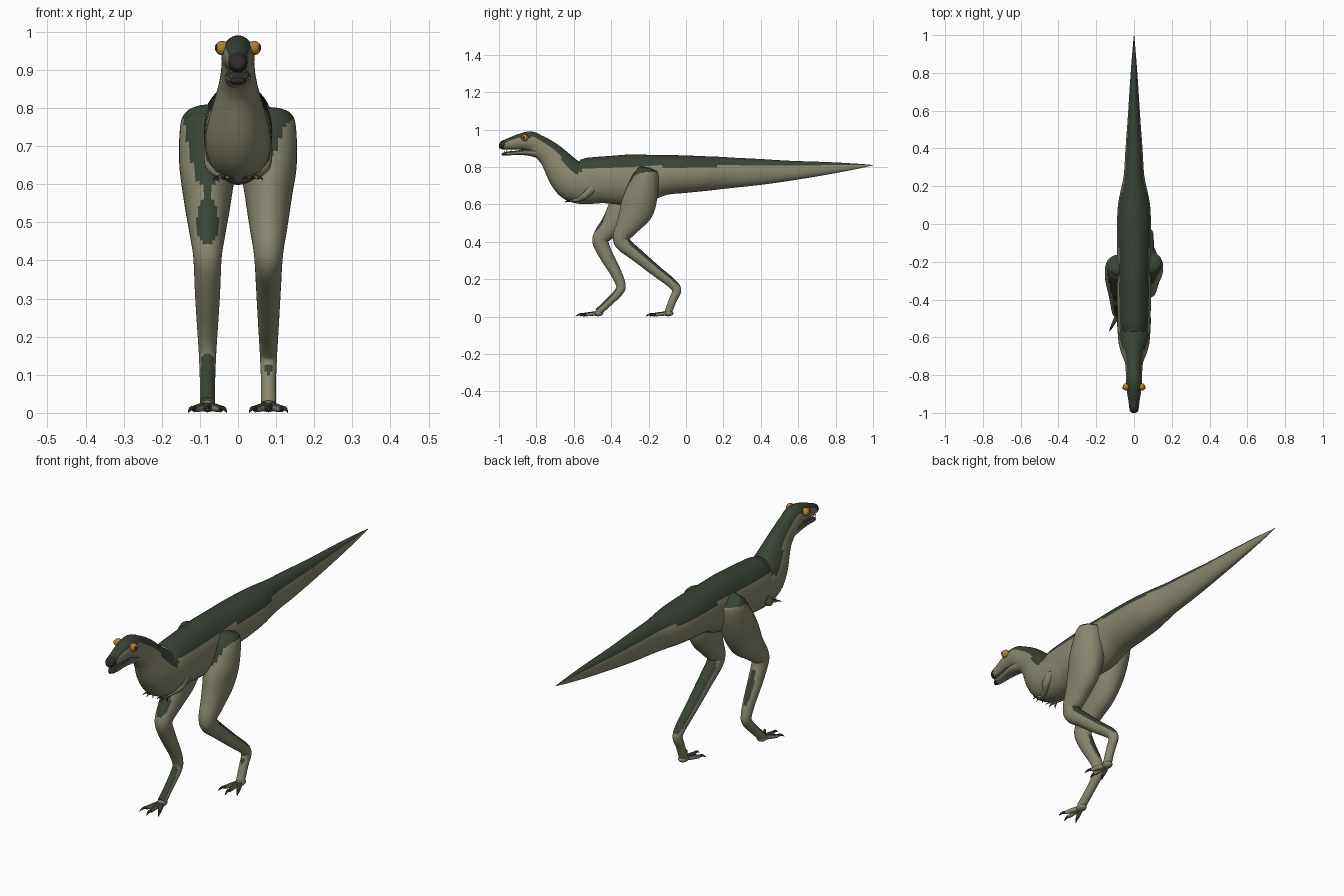
import bpy, bmesh, math
from mathutils import Vector, Matrix

cube = bpy.data.objects.get("Cube")
if cube:
    bpy.data.objects.remove(cube, do_unlink=True)


def material(name, rgb):
    m = bpy.data.materials.new(name)
    m.use_nodes = True
    colour = (*rgb, 1)
    m.diffuse_color = colour
    bsdf = next(n for n in m.node_tree.nodes if n.type == 'BSDF_PRINCIPLED')
    bsdf.inputs["Base Color"].default_value = colour
    bsdf.inputs["Roughness"].default_value = .8
    return m


PALE = material("pale olive hide", (.25, .24, .16))
DARK = material("dark green hide", (.04, .055, .037))
CLAW = material("dark claw", (.03, .022, .02))
AMBER = material("amber eye", (.45, .22, .03))
IVORY = material("ivory tooth", (.5, .46, .36))


def back_rule(face):
    """Hide that faces upward is dark."""
    return 1 if face.normal.z > .36 else 0


def snout_rule(limit):
    def rule(face):
        return 2 if face.calc_center_median().y < limit else back_rule(face)
    return rule


def finish(name, bm, mats, rule=None):
    bmesh.ops.recalc_face_normals(bm, faces=bm.faces)
    bm.normal_update()
    for f in bm.faces:
        f.smooth = True
        if rule:
            f.material_index = rule(f)
    mesh = bpy.data.meshes.new(name)
    bm.to_mesh(mesh)
    bm.free()
    mesh.set_sharp_from_angle(angle=math.radians(50))
    for m in mats:
        mesh.materials.append(m)
    obj = bpy.data.objects.new(name, mesh)
    bpy.context.collection.objects.link(obj)
    return obj


def spline(points, steps):
    """Smooth the stations with a Catmull-Rom curve."""
    pts = [Vector(p) for p in points]
    out = []
    for i in range(len(pts) - 1):
        a, b, c, d = pts[max(i - 1, 0)], pts[i], pts[i + 1], pts[min(i + 2, len(pts) - 1)]
        for s in range(steps):
            t = s / steps
            out.append(b + (c - a) * t / 2 + (a * 2 - b * 5 + c * 4 - d) * t * t / 2
                       + (b * 3 - a - c * 3 + d) * t ** 3 / 2)
    return out + [pts[-1]]


def add_loft(bm, stations, sides=36, steps=6):
    """Skin elliptical rings; a station is x, y, z, half width, half depth."""
    path = spline(stations, steps)
    rings = []
    for i, p in enumerate(path):
        tangent = (path[min(i + 1, len(path) - 1)] - path[max(i - 1, 0)])[:3]
        tangent = Vector(tangent).normalized()
        side = Vector((1, 0, 0))
        side = (side - tangent * side.dot(tangent)).normalized()
        up = side.cross(tangent)
        centre = Vector(p[:3])
        w, h = max(p[3], .001), max(p[4], .001)
        angles = [math.tau * k / sides for k in range(sides)]
        rings.append([bm.verts.new(centre + side * w * math.cos(a) + up * h * math.sin(a))
                      for a in angles])
    for r, q in zip(rings, rings[1:]):
        for k in range(sides):
            n = (k + 1) % sides
            bm.faces.new((r[k], r[n], q[n], q[k]))
    bm.faces.new(rings[0])
    bm.faces.new(rings[-1])


def loft(name, stations, rule=back_rule):
    bm = bmesh.new()
    add_loft(bm, stations)
    return finish(name, bm, [PALE, DARK, CLAW], rule)


def central(rows):
    return [(0, *row) for row in rows]


# Trunk running into the tapering tail
loft("torso_and_tail", central([
    (-.58, .74, .07, .1), (-.53, .735, .085, .115), (-.4, .732, .09, .128),
    (-.26, .735, .09, .134), (-.12, .757, .09, .108), (0, .762, .09, .1),
    (.1, .765, .085, .093), (.18, .768, .07, .087), (.26, .77, .054, .08),
    (.4, .774, .045, .069), (.55, .78, .034, .054), (.75, .793, .021, .034),
    (.9, .803, .01, .016), (1, .81, .001, .001)]))

# Neck swelling into the chest
loft("neck_and_chest", central([
    (-.85, .935, .036, .045), (-.8, .92, .042, .056), (-.72, .86, .05, .07),
    (-.64, .76, .078, .1), (-.58, .72, .086, .113), (-.48, .715, .088, .11),
    (-.38, .72, .08, .1)]))

# Skull and lower jaw with dark tips
loft("upper_head", central([
    (-1, .916, .008, .008), (-.988, .916, .022, .021), (-.94, .925, .029, .032),
    (-.89, .935, .037, .042), (-.83, .938, .043, .052), (-.78, .912, .041, .05),
    (-.74, .88, .03, .04)]), snout_rule(-.97))
loft("lower_jaw", central([
    (-.985, .867, .007, .004), (-.965, .871, .02, .01), (-.9, .877, .027, .012),
    (-.84, .88, .034, .02), (-.78, .875, .034, .03)]), snout_rule(-.96))

# Small teeth along both jaws
bm = bmesh.new()
for side in (-1, 1):
    for i in range(9):
        y = -.97 + i * .012
        x = side * (.016 + i * .0012)
        for z, turn in ((.893, math.pi), (.884, 0)):
            place = Matrix.Translation((x, y, z)) @ Matrix.Rotation(turn, 4, 'X')
            bmesh.ops.create_cone(bm, segments=6, radius1=.003, radius2=0,
                                  depth=.01, matrix=place)
finish("teeth", bm, [IVORY])


def ball(name, centre, size, mat):
    bm = bmesh.new()
    place = Matrix.Translation(centre) @ Matrix.Diagonal((*size, 1))
    bmesh.ops.create_uvsphere(bm, u_segments=20, v_segments=12, radius=1, matrix=place)
    return finish(name, bm, [mat])


def digits(name, base, reach, spread, radius, claw):
    """Three fanned digits, each tipped by a curved claw."""
    toes, claws = bmesh.new(), bmesh.new()
    base = Vector(base)
    for fan in (-1, 0, 1):
        tip = base + Vector((fan * spread, -reach * (1 - abs(fan) * .2), 0))
        tip.z = base.z - radius * .8
        mid = base.lerp(tip, .5)
        add_loft(toes, [(*base, radius, radius), (*mid, radius, radius),
                        (*tip, radius * .7, radius * .8)], 14, 4)
        ahead = (tip - base).normalized() * claw
        end = tip + ahead - Vector((0, 0, radius * .5))
        arch = tip + ahead * .5 + Vector((0, 0, radius * .3))
        start = tip - ahead * .2
        add_loft(claws, [(*start, radius * .6, radius * .7),
                         (*arch, radius * .5, radius * .5), (*end, .001, .001)], 12, 4)
    finish(name + "_digits", toes, [PALE, DARK], back_rule)
    finish(name + "_claws", claws, [CLAW])


# Leg thickness from hip to foot, shared by both poses
GIRTH = [(.025, .02), (.058, .05), (.072, .07), (.074, .088), (.062, .09), (.05, .064),
         (.04, .046), (.036, .042), (.033, .036), (.028, .03), (.024, .026),
         (.022, .024), (.02, .021), (.02, .02)]
REAR_PATH = [(-.21, .798), (-.212, .786), (-.215, .75), (-.24, .65), (-.265, .57),
             (-.31, .49), (-.345, .43), (-.335, .39), (-.27, .335), (-.16, .245),
             (-.075, .178), (-.05, .14), (-.07, .09), (-.095, .025)]
FORE_PATH = [(-.215, .798), (-.22, .786), (-.23, .75), (-.28, .65), (-.335, .56),
             (-.395, .49), (-.45, .43), (-.455, .39), (-.42, .315), (-.375, .235),
             (-.35, .175), (-.355, .138), (-.41, .08), (-.47, .025)]

for side, word, path in ((1, "left", REAR_PATH), (-1, "right", FORE_PATH)):
    # Leg and foot
    loft(word + "_leg", [(side * .08, *p, *g) for p, g in zip(path, GIRTH)])
    heel = path[-1][0]
    ball(word + "_foot_pad", (side * .08, heel, .018), (.022, .028, .016), PALE)
    digits(word + "_foot", (side * .08, heel, .019), .085, .035, .011, .035)

    # Tucked arm and hand
    loft(word + "_arm", [(side * .07, -.5, .69, .02, .025), (side * .068, -.54, .65, .018, .02),
                         (side * .05, -.57, .63, .013, .014), (side * .038, -.605, .622, .01, .01)])
    digits(word + "_hand", (side * .038, -.6, .622), .028, .016, .006, .02)

    # Eye with pupil, and nostril
    ball(word + "_eye", (side * .042, -.862, .957), (.018, .019, .019), AMBER)
    ball(word + "_pupil", (side * .056, -.867, .958), (.005, .008, .009), CLAW)
    ball(word + "_nostril", (side * .02, -.975, .926), (.004, .006, .004), CLAW)
